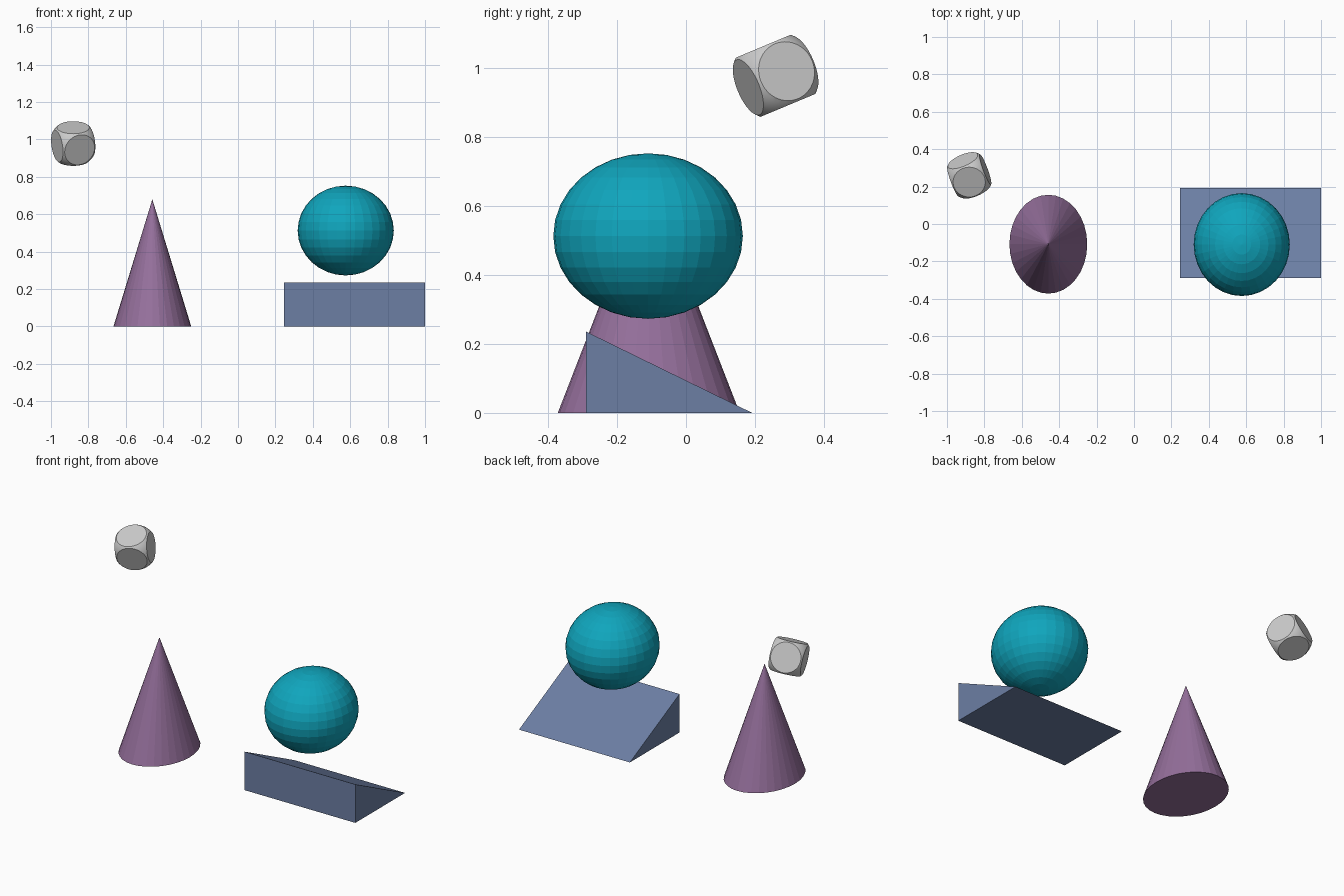
import bpy, bmesh
from math import radians
from mathutils import Matrix, Vector

if "Cube" in bpy.data.objects:
    bpy.data.objects.remove(bpy.data.objects["Cube"])


def add_object(name, bm, color=None):
    bmesh.ops.recalc_face_normals(bm, faces=bm.faces)
    mesh = bpy.data.meshes.new(name)
    bm.to_mesh(mesh)
    bm.free()
    obj = bpy.data.objects.new(name, mesh)
    bpy.context.collection.objects.link(obj)
    if color:
        mat = bpy.data.materials.new(name + "_color")
        mat.diffuse_color = (*color, 1)
        mat.use_nodes = True
        mat.node_tree.nodes["Principled BSDF"].inputs["Base Color"].default_value = mat.diffuse_color
        mesh.materials.append(mat)
    return obj


# Cone, slightly stretched in y
bm = bmesh.new()
bmesh.ops.create_cone(bm, cap_ends=True, segments=32, radius1=1, radius2=0, depth=1)
bmesh.ops.remove_doubles(bm, verts=bm.verts, dist=1e-5)
cone = add_object("cone", bm, (0.30, 0.16, 0.33))
cone.scale = (0.208, 0.264, 0.68)
cone.location = (-0.458, -0.108, 0.34)

# Faceted ball floating over the ramp
bm = bmesh.new()
bmesh.ops.create_uvsphere(bm, u_segments=32, v_segments=16, radius=1)
ball = add_object("ball", bm, (0.005, 0.38, 0.51))
ball.scale = (0.257, 0.275, 0.24)
ball.location = (0.576, -0.11, 0.513)

# Ramp: triangular side profile extruded along x
bm = bmesh.new()
profile = [(-0.29, 0), (0.192, 0), (-0.29, 0.236)]
side = bm.faces.new([bm.verts.new((0.247, y, z)) for y, z in profile])
ext = bmesh.ops.extrude_face_region(bm, geom=[side], use_keep_orig=True)
bmesh.ops.translate(bm, vec=(0.753, 0, 0),
                    verts=[v for v in ext["geom"] if isinstance(v, bmesh.types.BMVert)])
add_object("ramp", bm, (0.15, 0.21, 0.37))

# Die: ball trimmed flat on six sides
half = 0.093
bm = bmesh.new()
bmesh.ops.create_uvsphere(bm, u_segments=64, v_segments=32, radius=0.127)
for axis in range(3):
    for sign in (-1, 1):
        n = Vector((0, 0, 0))
        n[axis] = sign
        cut = bmesh.ops.bisect_plane(bm, geom=bm.verts[:] + bm.edges[:] + bm.faces[:],
                                     plane_co=n * half, plane_no=n, clear_outer=True)
        rim = [e for e in cut["geom_cut"] if isinstance(e, bmesh.types.BMEdge)]
        bmesh.ops.contextual_create(bm, geom=rim)
die = add_object("die", bm)
die.matrix_world = (Matrix.Translation((-0.881, 0.26, 0.978))
                    @ Matrix.Rotation(radians(22.7), 4, 'X')
                    @ Matrix.Rotation(radians(21.7), 4, 'Z'))
bpy.ops.object.select_all(action='DESELECT')
die.select_set(True)
bpy.context.view_layer.objects.active = die
bpy.ops.object.shade_smooth_by_angle(angle=radians(25))
